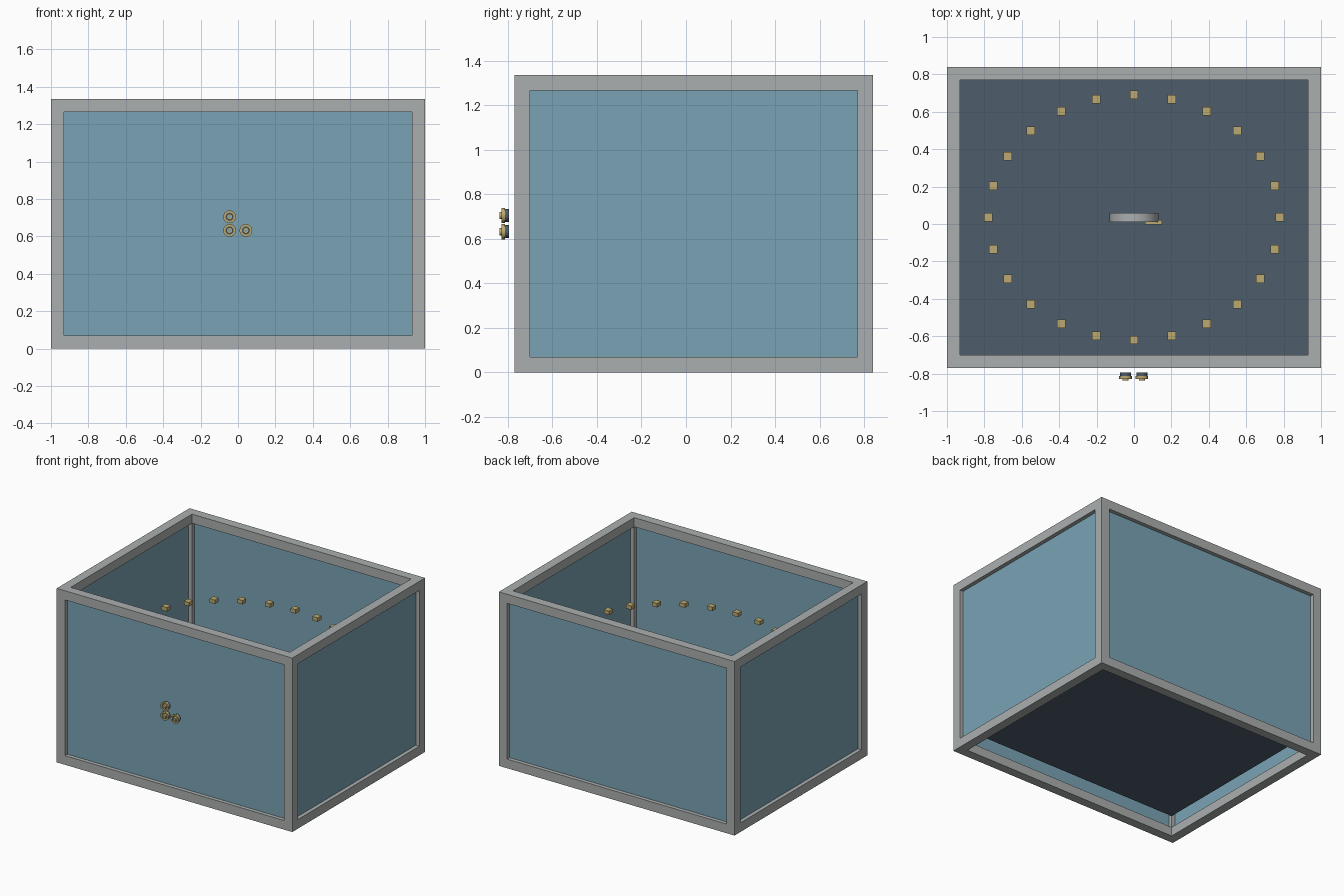
import bpy, bmesh, math
from mathutils import Matrix, Vector

cube = bpy.data.objects.get("Cube")
if cube:
    bpy.data.objects.remove(cube, do_unlink=True)


def material(name, rgb):
    m = bpy.data.materials.new(name)
    m.use_nodes = True
    col = (*rgb, 1)
    m.diffuse_color = col
    m.node_tree.nodes["Principled BSDF"].inputs["Base Color"].default_value = col
    return m


GREY = material("frame grey", (0.41, 0.43, 0.43))
BLUE = material("panel blue", (0.195, 0.37, 0.46))
DARK = material("floor slate", (0.075, 0.11, 0.145))
GOLD = material("brass", (0.50, 0.40, 0.17))


def finish(name, bm, mat, smooth=False):
    bmesh.ops.recalc_face_normals(bm, faces=bm.faces)
    me = bpy.data.meshes.new(name)
    bm.to_mesh(me)
    bm.free()
    me.materials.append(mat)
    ob = bpy.data.objects.new(name, me)
    bpy.context.collection.objects.link(ob)
    if smooth:
        bpy.ops.object.select_all(action="DESELECT")
        ob.select_set(True)
        bpy.context.view_layer.objects.active = ob
        bpy.ops.object.shade_smooth_by_angle()
    return ob


def add_box(bm, centre, size):
    mat = Matrix.Translation(Vector(centre)) @ Matrix.Diagonal((*size, 1))
    bmesh.ops.create_cube(bm, size=1, matrix=mat)


def box(name, centre, size, mat):
    bm = bmesh.new()
    add_box(bm, centre, size)
    return finish(name, bm, mat)


def lathe(name, profile, centre, mat, steps=32):
    """Spin a (radius, y) profile about an axis parallel to y."""
    bm = bmesh.new()
    c = Vector(centre)
    verts = [bm.verts.new(c + Vector((r, y, 0))) for r, y in profile]
    edges = [bm.edges.new(p) for p in zip(verts, verts[1:] + verts[:1])]
    bmesh.ops.spin(bm, geom=verts + edges, cent=c, axis=(0, 1, 0),
                   angle=math.tau, steps=steps)
    bmesh.ops.remove_doubles(bm, verts=bm.verts, dist=0.0002)
    return finish(name, bm, mat, True)


def tube(name, centre, r_in, r_out, y0, y1, mat):
    profile = [(r_in, y0), (r_out, y0), (r_out, y1), (r_in, y1)]
    return lathe(name, profile, centre, mat)


# Overall tank measures
CY, HX, HY, H, T = 0.035, 1.0, 0.805, 1.335, 0.07
MID = H / 2

# Frame: four posts and eight rails
bm = bmesh.new()
for sx in (-1, 1):
    for sy in (-1, 1):
        add_box(bm, (sx * (HX - T / 2), CY + sy * (HY - T / 2), MID), (T, T, H))
for z in (T / 2, H - T / 2):
    for s in (-1, 1):
        add_box(bm, (0, CY + s * (HY - T / 2), z), (2 * (HX - T), T, T))
        add_box(bm, (s * (HX - T / 2), CY, z), (T, 2 * (HY - T), T))
finish("frame", bm, GREY)

# Wall panels set in the middle of the rails
wall_h, thin = H - 2 * T, 0.01
for s, name in ((-1, "front_panel"), (1, "back_panel")):
    box(name, (0, CY + s * (HY - T / 2), MID), (2 * (HX - T), thin, wall_h), BLUE)
for s, name in ((-1, "right_panel"), (1, "left_panel")):
    box(name, (s * (HX - T / 2), CY, MID), (thin, 2 * (HY - T), wall_h), BLUE)

# Raised floor
box("floor", (0, CY, 0.175), (2 * (HX - T), 2 * (HY - T), 0.03), DARK)

# Oval of small floating blocks
bm = bmesh.new()
for i in range(24):
    a = math.tau * i / 24
    add_box(bm, (0.78 * math.cos(a), CY + 0.655 * math.sin(a), 0.88),
            (0.045, 0.045, 0.03))
finish("block_ring", bm, GOLD)

# Central wheel with a brass tab
lathe("wheel", [(0.0, 0.01), (0.13, 0.01), (0.13, 0.06), (0.0, 0.06)],
      (0, 0, MID), GREY, 48)
box("wheel_tab", (0.105, 0.01, MID), (0.09, 0.025, 0.03), GOLD)

# Three round fittings in front of the front panel
for i, (x, z) in enumerate(((-0.045, 0.705), (-0.045, 0.632), (0.042, 0.632))):
    c = (x, 0, z)
    tube(f"fitting_base_{i}", c, 0.0, 0.029, -0.82, -0.795, DARK)
    tube(f"fitting_rim_{i}", c, 0.022, 0.034, -0.828, -0.812, GOLD)
    tube(f"fitting_hub_{i}", c, 0.008, 0.016, -0.838, -0.82, GOLD)
    tube(f"fitting_core_{i}", c, 0.0, 0.008, -0.832, -0.82, BLUE)
